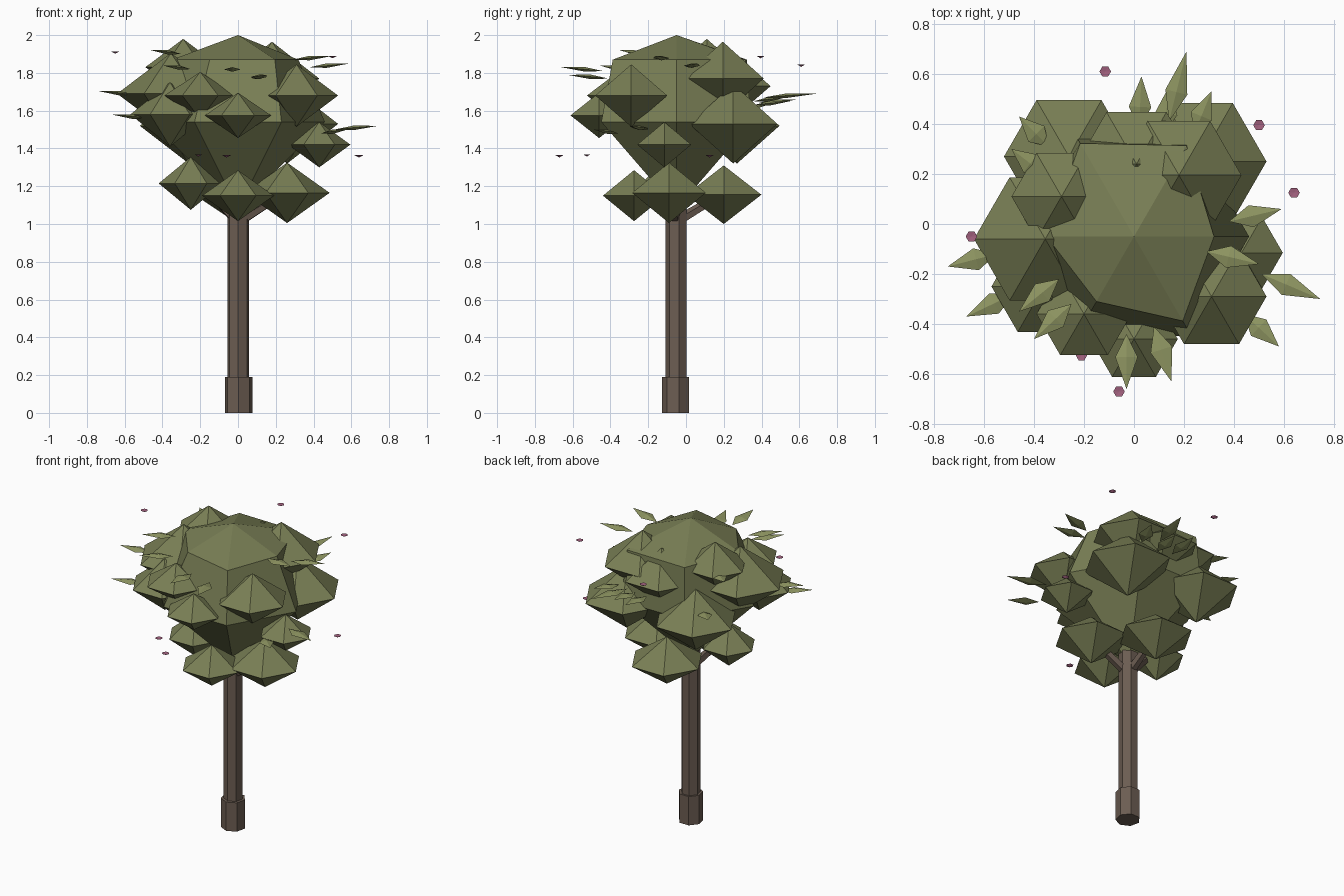
import bpy, math
from mathutils import Vector


def material(name, rgb):
    m = bpy.data.materials.new(name)
    m.diffuse_color = (*rgb, 1)
    return m


BARK = material("bark", (0.15, 0.11, 0.085))
GREEN = material("foliage_green", (0.19, 0.21, 0.09))
LIGHT = material("leaf_green", (0.27, 0.30, 0.12))
PINK = material("blossom_pink", (0.36, 0.12, 0.21))


def add_mesh(name, verts, faces, mat):
    me = bpy.data.meshes.new(name)
    me.from_pydata(verts, [], faces)
    me.materials.append(mat)
    ob = bpy.data.objects.new(name, me)
    bpy.context.collection.objects.link(ob)
    return ob


def ringed(name, centre, top, rings, bottom, mat, sides=6):
    """Faceted solid: top pole, rings of (radius or radii per side, z), bottom pole."""
    x, y = centre
    verts = [(x, y, top)]
    for r, z in rings:
        for k in range(sides):
            a = 2 * math.pi * k / sides
            rk = r[k] if isinstance(r, tuple) else r
            verts.append((x + rk * math.cos(a), y + rk * math.sin(a), z))
    verts.append((x, y, bottom))
    last = len(verts) - 1
    faces = []
    for k in range(sides):
        n = (k + 1) % sides
        faces.append((0, 1 + k, 1 + n))
        for j in range(len(rings) - 1):
            a, b = 1 + j * sides, 1 + (j + 1) * sides
            faces.append((a + k, b + k, b + n, a + n))
        a = 1 + (len(rings) - 1) * sides
        faces.append((last, a + n, a + k))
    return add_mesh(name, verts, faces, mat)


def rod(name, p, q, r1, r2, sides):
    p, q = Vector(p), Vector(q)
    bpy.ops.mesh.primitive_cone_add(vertices=sides, radius1=r1, radius2=r2,
                                    depth=(q - p).length, location=(p + q) / 2)
    ob = bpy.context.object
    ob.name = name
    ob.rotation_euler = (q - p).to_track_quat('Z', 'Y').to_euler()
    ob.data.materials.append(BARK)


# Trunk, its foot and the branches into the low foliage
TY = -0.053
rod("trunk_foot", (0.003, TY, 0), (0.003, TY, 0.19), 0.075, 0.075, 7)
rod("trunk", (0.001, TY + 0.003, 0.1), (0.001, TY + 0.003, 1.3), 0.059, 0.059, 7)
for i, tip in enumerate([(0.24, -0.08, 1.16), (-0.22, -0.09, 1.25), (0, 0.18, 1.15)]):
    rod(f"branch_{i}", (0, TY, 1.01), tip, 0.03, 0.022, 5)

# Main crown, slightly uneven at the upper ring
ringed("crown", (0, -0.05), 2.0,
       [((0.32, 0.42, 0.43, 0.35, 0.30, 0.39), 1.87), (0.46, 1.54)], 1.08, GREEN)

# Six-sided foliage clumps: x, y, z, radius, half height
clumps = [
    (-0.25, -0.09, 1.215, 0.17, 0.14), (0, -0.275, 1.15, 0.19, 0.135),
    (0.26, -0.09, 1.165, 0.225, 0.16), (0, 0.20, 1.155, 0.23, 0.155),
    (0.26, 0.25, 1.53, 0.27, 0.21), (-0.355, -0.06, 1.69, 0.285, 0.215),
    (-0.29, 0.11, 1.83, 0.20, 0.15), (0.18, 0.195, 1.77, 0.25, 0.195),
    (0.31, -0.29, 1.68, 0.22, 0.165), (-0.20, -0.36, 1.68, 0.19, 0.125),
    (0, -0.46, 1.575, 0.175, 0.12), (-0.36, -0.25, 1.58, 0.21, 0.17),
    (0.43, -0.115, 1.42, 0.165, 0.12), (-0.26, 0.27, 1.52, 0.26, 0.20),
    (0.01, 0.24, 1.73, 0.24, 0.18),
]
for i, (x, y, z, r, h) in enumerate(clumps):
    ringed(f"foliage_clump_{i}", (x, y), z + h, [(r, z)], z - h, GREEN)


# Folded pointed leaves: base x, y, tip x, y, height
def leaf(name, bx, by, tx, ty, z):
    b, t = Vector((bx, by, z - 0.01)), Vector((tx, ty, z + 0.01))
    side = (t - b).cross(Vector((0, 0, 1))).normalized() * 0.045
    mid = b.lerp(t, 0.42)
    up = Vector((0, 0, 0.012))
    verts = [b, mid + side, t, mid - side, mid + up, mid - up]
    add_mesh(name, verts, [(0, 1, 4), (1, 2, 4), (2, 3, 4), (3, 0, 4),
                           (1, 0, 5), (2, 1, 5), (3, 2, 5), (0, 3, 5)], LIGHT)


leaves = [
    (0.14, 0.41, 0.21, 0.69, 1.68), (0.02, 0.38, 0.03, 0.59, 1.65),
    (0.12, 0.36, 0.14, 0.55, 1.64), (0.24, 0.36, 0.31, 0.53, 1.66),
    (-0.34, 0.31, -0.46, 0.43, 1.62), (-0.36, 0.20, -0.49, 0.30, 1.83),
    (-0.55, -0.12, -0.745, -0.17, 1.695), (-0.48, -0.28, -0.67, -0.37, 1.57),
    (-0.30, -0.22, -0.46, -0.35, 1.91), (-0.25, -0.32, -0.40, -0.46, 1.83),
    (-0.03, -0.44, -0.03, -0.66, 1.82), (0.08, -0.41, 0.15, -0.63, 1.78),
    (0.51, -0.20, 0.745, -0.30, 1.51), (0.38, 0.01, 0.59, 0.06, 1.84),
    (0.29, -0.11, 0.50, -0.16, 1.88), (0.44, -0.36, 0.58, -0.49, 1.49),
]
for i, args in enumerate(leaves):
    leaf(f"leaf_{i}", *args)

# Small drifting blossoms
blossoms = [(-0.115, 0.61, 1.84), (0.5, 0.395, 1.885), (0.64, 0.125, 1.36),
            (-0.65, -0.05, 1.91), (-0.21, -0.525, 1.365), (-0.06, -0.67, 1.36)]
for i, (x, y, z) in enumerate(blossoms):
    ringed(f"blossom_{i}", (x, y), z + 0.001, [(0.023, z + 0.004)], z - 0.008, PINK)
